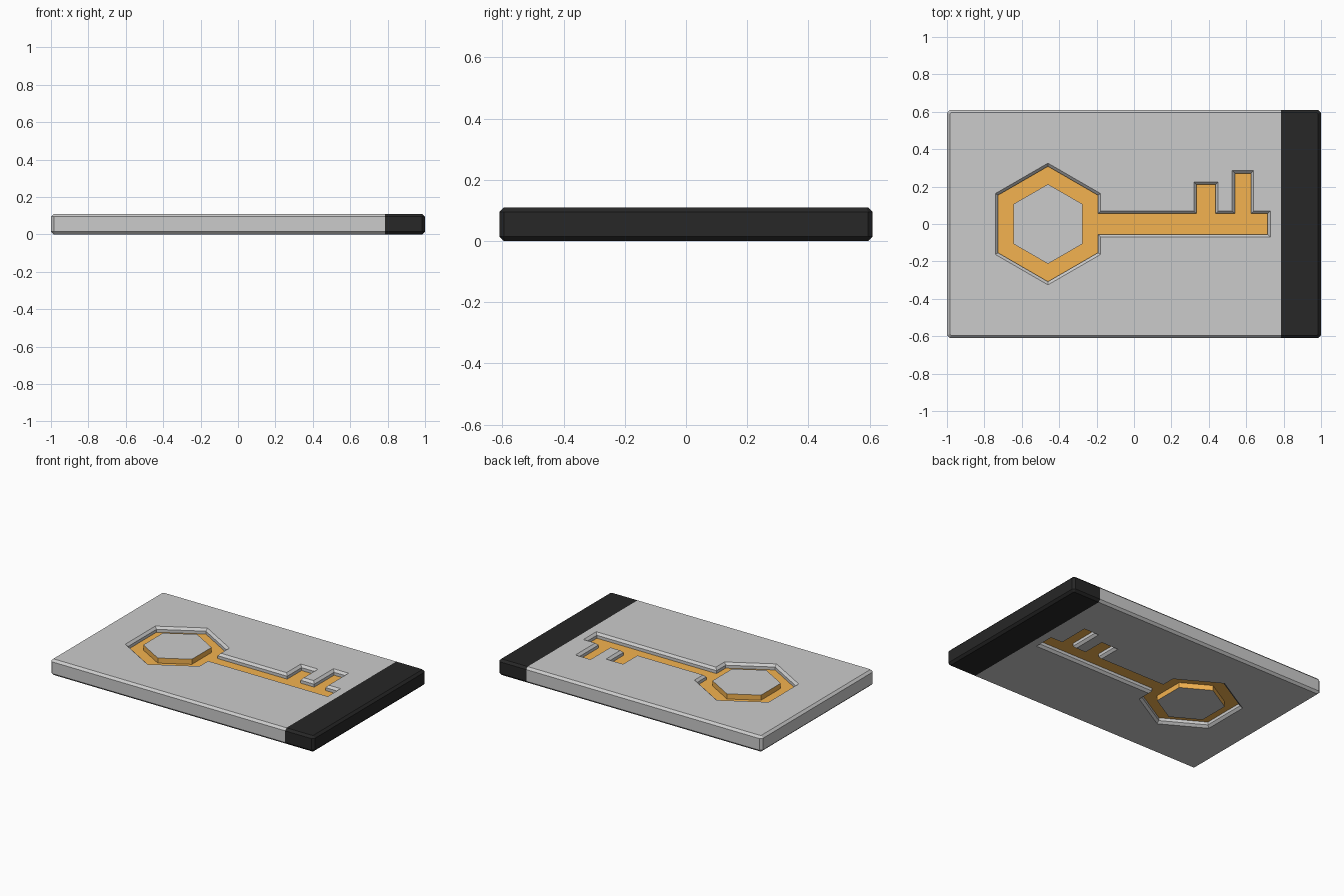
import bpy, bmesh, math

if "Cube" in bpy.data.objects:
    bpy.data.objects.remove(bpy.data.objects["Cube"])

T = 0.11      # card thickness
B = 0.015     # edge chamfer
SPLIT = 0.785 # where the dark end strip starts


def material(name, rgb):
    m = bpy.data.materials.new(name)
    m.diffuse_color = (*rgb, 1)
    m.use_nodes = True
    m.node_tree.nodes["Principled BSDF"].inputs["Base Color"].default_value = m.diffuse_color
    return m


def hexagon(r):
    return [(-0.46 + r * math.cos(math.radians(90 - 60 * i)),
             r * math.sin(math.radians(90 - 60 * i))) for i in range(6)]


def slab(outlines, height, chamfer=0.0):
    """Mesh of a filled flat profile (later outlines are holes), chamfered, centred on mid height."""
    cu = bpy.data.curves.new("profile", 'CURVE')
    cu.dimensions = '2D'
    cu.fill_mode = 'BOTH'
    cu.extrude = height / 2 - chamfer
    cu.bevel_depth = chamfer
    cu.bevel_resolution = 0
    cu.offset = -chamfer
    for pts in outlines:
        sp = cu.splines.new('POLY')
        sp.points.add(len(pts) - 1)
        for p, (x, y) in zip(sp.points, pts):
            p.co = (x, y, 0, 1)
        sp.use_cyclic_u = True
        sp.use_smooth = False
    ob = bpy.data.objects.new("profile", cu)
    bpy.context.collection.objects.link(ob)
    dg = bpy.context.evaluated_depsgraph_get()
    me = bpy.data.meshes.new_from_object(ob.evaluated_get(dg))
    bpy.data.objects.remove(ob)
    bpy.data.curves.remove(cu)
    bm = bmesh.new()
    bm.from_mesh(me)
    bpy.data.meshes.remove(me)
    bmesh.ops.remove_doubles(bm, verts=bm.verts, dist=1e-5)
    bmesh.ops.translate(bm, verts=bm.verts, vec=(0, 0, T / 2))
    bmesh.ops.recalc_face_normals(bm, faces=bm.faces)
    for f in bm.faces:
        f.smooth = False
    return bm


def finish(name, bm, mats=()):
    me = bpy.data.meshes.new(name)
    bm.to_mesh(me)
    bm.free()
    for m in mats:
        me.materials.append(m)
    ob = bpy.data.objects.new(name, me)
    bpy.context.collection.objects.link(ob)
    return ob


orange = material("orange", (0.9, 0.45, 0.08))
black = material("black", (0.02, 0.02, 0.02))

# outlines: card with clipped corners, key with ring, shaft and two teeth
X, Y = 1.0, 0.61
card = [(-X + B, -Y), (X - B, -Y), (X, -Y + B), (X, Y - B),
        (X - B, Y), (-X + B, Y), (-X, Y - B), (-X, -Y + B)]
S = 0.055
ring = hexagon(0.308)
rx = ring[1][0]
key = ring[:2] + [
    (rx, S), (0.335, S), (0.335, 0.21), (0.435, 0.21), (0.435, S),
    (0.54, S), (0.54, 0.27), (0.625, 0.27), (0.625, S),
    (0.715, S), (0.715, -S), (rx, -S)] + ring[2:]

# card body and dark end strip: one chamfered slab cut in two
for name, keep_left, mats in (("card_body", True, ()), ("end_strip", False, (black,))):
    bm = slab([card, key], T, B)
    cut = bmesh.ops.bisect_plane(
        bm, geom=bm.verts[:] + bm.edges[:] + bm.faces[:],
        plane_co=(SPLIT, 0, 0), plane_no=(1, 0, 0),
        clear_outer=keep_left, clear_inner=not keep_left)
    edges = [e for e in cut["geom_cut"] if isinstance(e, bmesh.types.BMEdge)]
    bmesh.ops.holes_fill(bm, edges=edges)
    for f in bm.faces:
        f.material_index = 0
    finish(name, bm, mats)

# orange key recessed from both faces
bm = slab([key], T - 2 * 0.035)
for f in bm.faces:
    f.material_index = 0
finish("key_inlay", bm, (orange,))

# hexagon inside the ring: grey faces, orange sides
bm = slab([hexagon(0.213)], T)
for f in bm.faces:
    f.material_index = 0 if abs(f.normal.z) > 0.5 else 1
finish("ring_center", bm, (None, orange))
